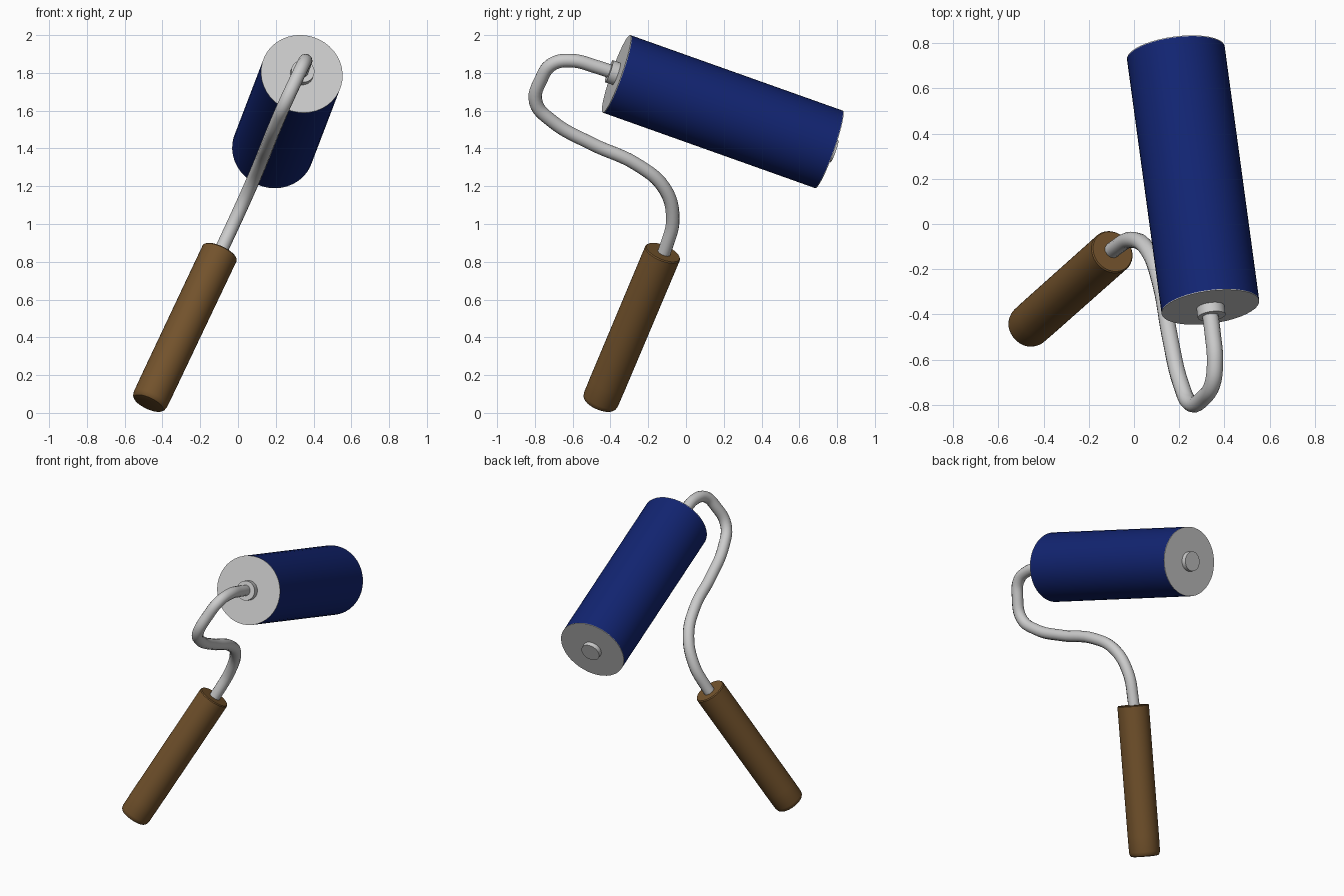
import bpy, bmesh, math
from mathutils import Vector

if "Cube" in bpy.data.objects:
    bpy.data.objects.remove(bpy.data.objects["Cube"])


def material(name, color):
    m = bpy.data.materials.new(name)
    m.diffuse_color = (*color, 1)
    m.use_nodes = True
    m.node_tree.nodes["Principled BSDF"].inputs["Base Color"].default_value = m.diffuse_color
    return m


def smooth(ob):
    bpy.ops.object.select_all(action='DESELECT')
    ob.select_set(True)
    bpy.context.view_layer.objects.active = ob
    bpy.ops.object.shade_smooth_by_angle(angle=math.radians(35))


def turned(name, start, axis, profile, mat=None, sides=40):
    """Revolve (radius, distance) pairs around an axis, closing both ends."""
    bm = bmesh.new()
    rot = axis.to_track_quat('Z', 'Y')
    rings = []
    for r, d in profile:
        rings.append([bm.verts.new(start + rot @ Vector((
            r * math.cos(math.tau * i / sides),
            r * math.sin(math.tau * i / sides), d))) for i in range(sides)])
    for a, b in zip(rings, rings[1:]):
        for i in range(sides):
            j = (i + 1) % sides
            bm.faces.new((a[i], a[j], b[j], b[i]))
    bm.faces.new(rings[0][::-1])
    bm.faces.new(rings[-1])
    me = bpy.data.meshes.new(name)
    bm.to_mesh(me)
    bm.free()
    ob = bpy.data.objects.new(name, me)
    bpy.context.collection.objects.link(ob)
    if mat:
        me.materials.append(mat)
    smooth(ob)
    return ob


blue = material("blue_nap", (0.006, 0.018, 0.17))
brown = material("brown_wood", (0.17, 0.085, 0.025))

# Handle with rounded bottom edge
h0, h1 = Vector((-0.475, -0.46, 0.048)), Vector((-0.095, -0.122, 0.85))
hl = (h1 - h0).length
turned("handle", h0, (h1 - h0).normalized(),
       [(0.072, 0), (0.085, 0.003), (0.093, 0.012), (0.097, 0.03),
        (0.098, 0.13), (0.099, hl - 0.006), (0.094, hl)], brown)

# Roller sleeve, end caps and hubs
r0, r1 = Vector((0.338, -0.368, 1.795)), Vector((0.185, 0.757, 1.395))
axis = (r1 - r0).normalized()
length, R = (r1 - r0).length, 0.218
turned("roller_sleeve", r0, axis, [(R, 0.004), (R, length - 0.004)], blue)
for side, at, out in (("front", r0, -axis), ("back", r1, axis)):
    turned(side + "_end_cap", at, out, [(R, -0.004), (R, 0)])
    turned(side + "_hub", at, out, [(0.062, -0.02), (0.062, 0.042 if side == "front" else 0.03)])

# Bent wire frame, lying in the plane shared by handle and roller axes
path = [(-0.145, 0.78), (-0.105, 0.88), (-0.07, 1.03), (-0.115, 1.19), (-0.26, 1.315),
        (-0.5, 1.425), (-0.71, 1.545), (-0.795, 1.645), (-0.765, 1.77),
        (-0.71, 1.845), (-0.61, 1.865), (-0.48, 1.834), (-0.34, 1.785)]
cu = bpy.data.curves.new("wire_frame", 'CURVE')
cu.dimensions = '3D'
cu.bevel_depth = 0.036
cu.bevel_resolution = 4
cu.resolution_u = 6
cu.use_fill_caps = True
sp = cu.splines.new('BEZIER')
sp.bezier_points.add(len(path) - 1)
for bp, (y, z) in zip(sp.bezier_points, path):
    bp.co = (-0.095 + 0.46 * (z - 0.85) + 0.028 * (y + 0.12), y, z)
    bp.handle_left_type = bp.handle_right_type = 'AUTO'
wire = bpy.data.objects.new("wire_frame", cu)
bpy.context.collection.objects.link(wire)
bpy.ops.object.select_all(action='DESELECT')
wire.select_set(True)
bpy.context.view_layer.objects.active = wire
bpy.ops.object.convert(target='MESH')
smooth(bpy.context.view_layer.objects.active)
